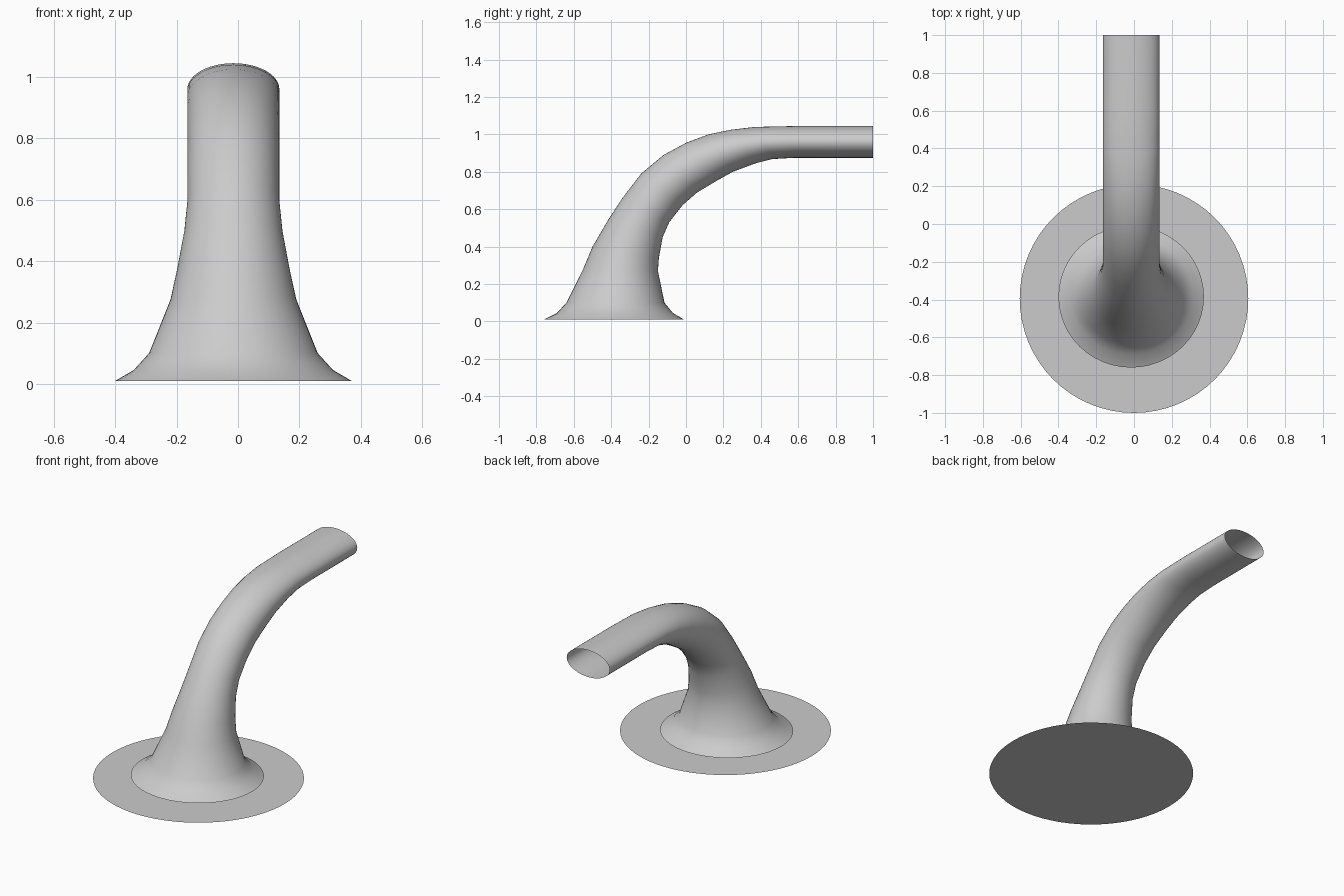
import bpy, bmesh, math
from mathutils import Vector

if "Cube" in bpy.data.objects:
    bpy.data.objects.remove(bpy.data.objects["Cube"])

SEG = 48
CX = -0.015

def make_object(name, bm):
    mesh = bpy.data.meshes.new(name)
    bm.to_mesh(mesh)
    bm.free()
    ob = bpy.data.objects.new(name, mesh)
    bpy.context.collection.objects.link(ob)
    return ob

# flat wall plate: a single thin disc
bm = bmesh.new()
bmesh.ops.create_circle(bm, cap_ends=True, segments=64, radius=0.605)
bmesh.ops.translate(bm, verts=bm.verts, vec=(0, -0.395, 0))
make_object("base_disc", bm)

# spout stations: outer (y, z), inner (y, z), half width
stations = [
    (-0.76, 0.010, -0.01, 0.010, 0.385),
    (-0.69, 0.045, -0.07, 0.045, 0.325),
    (-0.64, 0.100, -0.115, 0.100, 0.275),
    (-0.55, 0.280, -0.15, 0.270, 0.205),
    (-0.50, 0.400, -0.145, 0.340, 0.184),
    (-0.415, 0.545, -0.125, 0.450, 0.160),
    (-0.34, 0.660, -0.09, 0.530, 0.150),
    (-0.24, 0.790, -0.02, 0.620, 0.150),
    (-0.12, 0.890, 0.06, 0.690, 0.150),
    (0.00, 0.955, 0.16, 0.750, 0.150),
    (0.12, 1.000, 0.25, 0.800, 0.150),
    (0.24, 1.025, 0.37, 0.845, 0.150),
    (0.37, 1.040, 0.46, 0.868, 0.150),
    (0.60, 1.045, 0.58, 0.875, 0.150),
    (1.00, 1.045, 1.00, 0.875, 0.150),
]

# flared, bent spout with an open end, lofted through elliptical rings
bm = bmesh.new()
rings = []
for oy, oz, iy, iz, w in stations:
    outer, inner = Vector((CX, oy, oz)), Vector((CX, iy, iz))
    mid, half = (outer + inner) / 2, (outer - inner) / 2
    ring = []
    for i in range(SEG):
        a = 2 * math.pi * i / SEG
        ring.append(bm.verts.new(mid + half * math.cos(a) + Vector((w * math.sin(a), 0, 0))))
    rings.append(ring)
for r0, r1 in zip(rings, rings[1:]):
    for i in range(SEG):
        j = (i + 1) % SEG
        f = bm.faces.new((r0[i], r1[i], r1[j], r0[j]))
        f.smooth = True
bmesh.ops.recalc_face_normals(bm, faces=bm.faces)
# make the normals face outward: the base front must look toward -y
bm.faces.ensure_lookup_table()
bm.normal_update()
if bm.faces[0].normal.y > 0:
    bmesh.ops.reverse_faces(bm, faces=bm.faces)
make_object("spout", bm)
